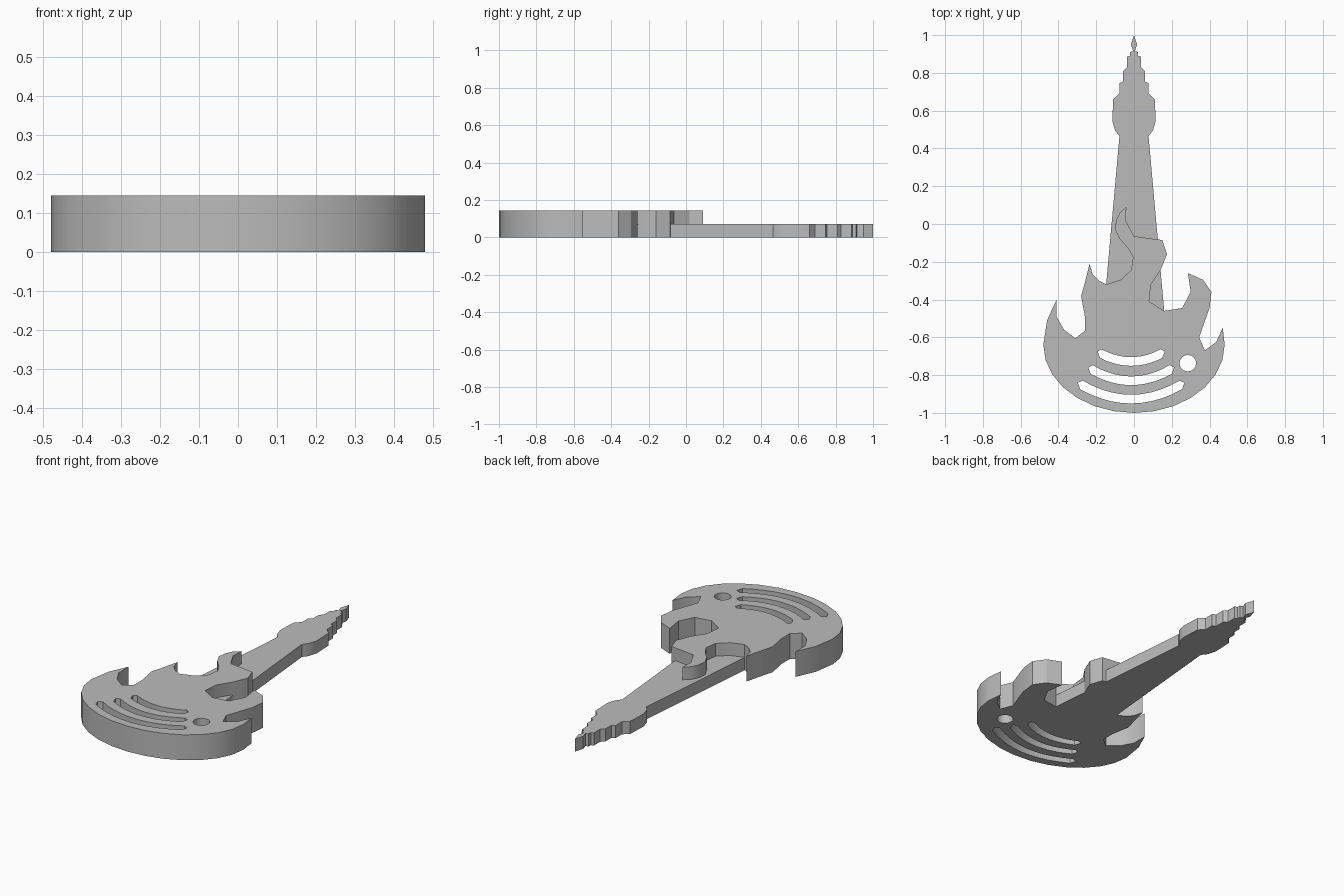
import bpy
import bmesh
from math import cos, sin, pi

default_cube = bpy.data.objects.get("Cube")
if default_cube:
    bpy.data.objects.remove(default_cube, do_unlink=True)

BODY_HEIGHT = 0.145
NECK_HEIGHT = 0.072

grey = bpy.data.materials.new("plain_grey")
grey.use_nodes = True
grey.diffuse_color = (0.5, 0.5, 0.5, 1)
grey.node_tree.nodes["Principled BSDF"].inputs["Base Color"].default_value = (0.5, 0.5, 0.5, 1)


def make_plate(name, height, outline, holes=()):
    """Fill an outline, leaving its holes open, and extrude it upwards."""
    bm = bmesh.new()
    edges = []
    for loop in (outline, *holes):
        verts = [bm.verts.new((x, y, 0)) for x, y in loop]
        for i, vert in enumerate(verts):
            edges.append(bm.edges.new((vert, verts[i - 1])))
    bmesh.ops.triangle_fill(bm, edges=edges, use_beauty=True)
    top = bmesh.ops.extrude_face_region(bm, geom=bm.faces[:], use_keep_orig=True)
    lifted = [item for item in top["geom"] if isinstance(item, bmesh.types.BMVert)]
    bmesh.ops.translate(bm, verts=lifted, vec=(0, 0, height))
    bmesh.ops.recalc_face_normals(bm, faces=bm.faces[:])

    mesh = bpy.data.meshes.new(name)
    bm.to_mesh(mesh)
    bm.free()
    mesh.materials.append(grey)
    plate = bpy.data.objects.new(name, mesh)
    bpy.context.collection.objects.link(plate)
    bpy.ops.object.select_all(action="DESELECT")
    plate.select_set(True)
    bpy.context.view_layer.objects.active = plate
    bpy.ops.object.shade_smooth_by_angle(angle=pi / 6)
    return plate


def ellipse(cx, cy, rx, ry, start, end, steps):
    """Points from the start angle up to, but not including, the end angle."""
    angles = [start + (end - start) * i / steps for i in range(steps)]
    return [(cx + rx * cos(a), cy + ry * sin(a)) for a in angles]


def curved_slot(half_width, middle_y, rise, steps=10, thickness=0.023):
    """A sagging slot with blunt pointed ends."""
    cx = -0.015
    ts = [-1 + 2 * i / steps for i in range(steps + 1)]
    lower = [(cx + half_width * t, middle_y + rise * t * t - thickness) for t in ts]
    upper = [(cx + half_width * t * 0.95, middle_y + rise * t * t + thickness) for t in ts]
    end_y = middle_y + rise + thickness / 2
    reach = half_width + 0.012
    return lower + [(cx + reach, end_y)] + upper[::-1] + [(cx - reach, end_y)]


# Flames along the upper edge of the body, from left to right on the plan
outer_flame = [(-.46, -.51), (-.41, -.4), (-.41, -.49), (-.37, -.56), (-.31, -.605),
               (-.26, -.565), (-.26, -.49)]
second_flame = [(-.28, -.38), (-.26, -.31), (-.235, -.21), (-.22, -.265),
                (-.185, -.3), (-.145, -.32), (-.07, -.295), (-.015, -.245)]
centre_flame = [(-.005, -.175), (-.03, -.13), (-.075, -.08), (-.1, -.03), (-.095, .02),
                (-.075, .06), (-.04, .09), (-.045, .02), (0, -.065), (.15, -.085),
                (.175, -.16), (.14, -.245), (.09, -.32), (.08, -.41)]
hooked_flame = [(.16, -.46), (.255, -.445), (.3, -.36), (.285, -.26), (.365, -.295),
                (.41, -.36), (.4, -.445), (.345, -.6)]
last_flame = [(.375, -.67), (.435, -.625), (.47, -.55)]

# Rounded bowl below the flames, walked from right to left
bowl = ellipse(0, -0.64, 0.48, 0.36, 0, -pi, 14) + [(-0.48, -0.64)]

sound_slots = [curved_slot(0.165, -0.728, 0.042),
               curved_slot(0.215, -0.83, 0.06),
               curved_slot(0.27, -0.927, 0.075)]
knob_hole = ellipse(0.285, -0.737, 0.044, 0.044, 0, 2 * pi, 16)

make_plate("flame_body", BODY_HEIGHT,
           outer_flame + second_flame + centre_flame + hooked_flame + last_flame + bowl,
           sound_slots + [knob_hole])

# Tower-shaped neck: one side of the silhouette, mirrored
neck_side = [(.016, .95), (.005, .915), (.022, .91), (.022, .89), (.038, .885),
             (.038, .83), (.058, .81), (.058, .755), (.078, .745), (.078, .69),
             (.11, .66), (.115, .545), (.1, .495), (.077, .465), (.16, -.46)]
neck_mirror = [(-x, y) for x, y in reversed(neck_side)]
make_plate("tower_neck", NECK_HEIGHT, [(0, 1)] + neck_side + neck_mirror)
